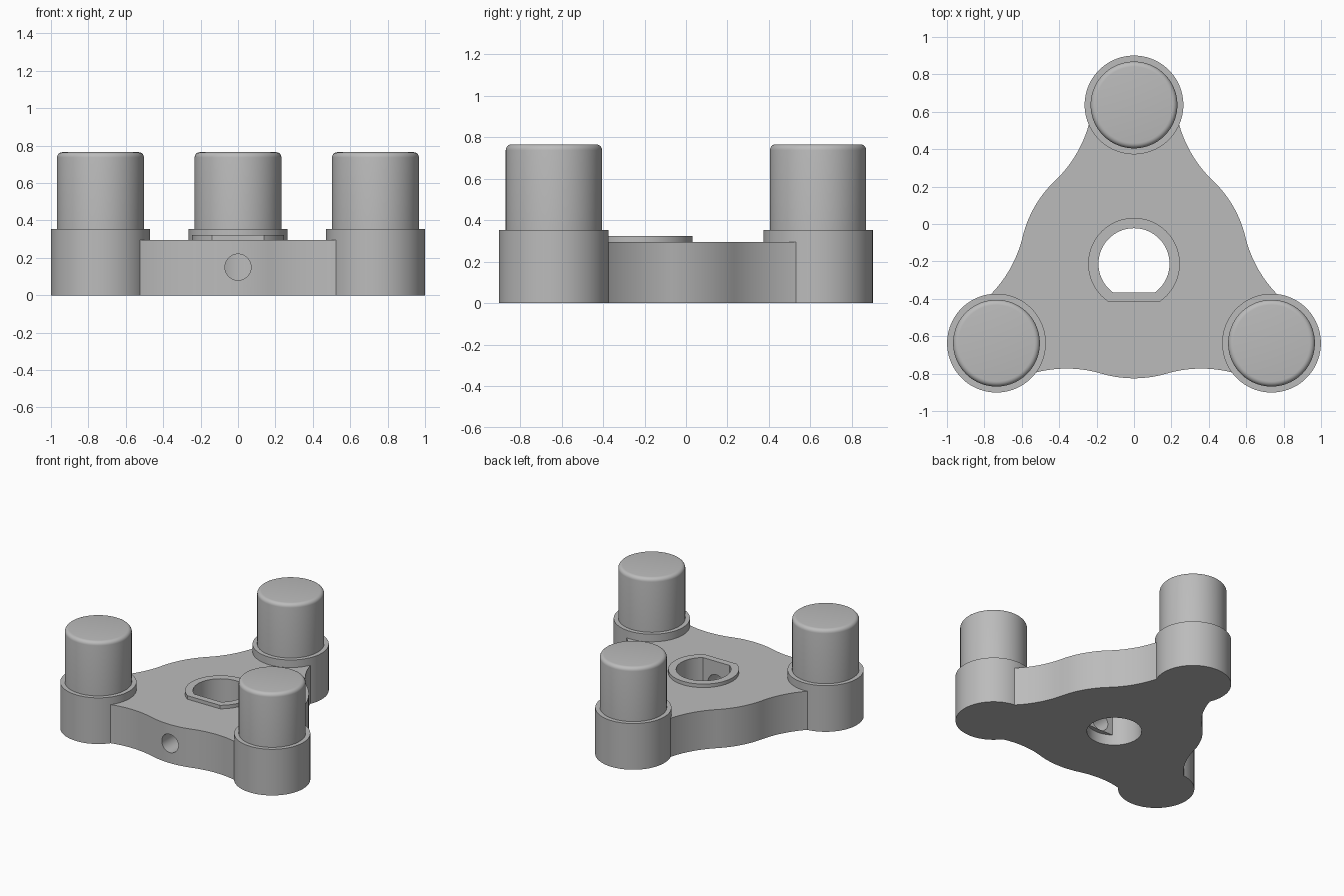
import bpy, bmesh
from math import sin, cos, pi, radians, asin, acos, sqrt, atan2
from mathutils import Vector

if "Cube" in bpy.data.objects:
    bpy.data.objects.remove(bpy.data.objects["Cube"])

HUB = Vector((0, -0.2125))
ARM, PAD_R, PEG_R = 0.849, 0.264, 0.232
HUB_R, FILLET_R = 0.6125, 0.66

grey = bpy.data.materials.new("plain grey")
grey.use_nodes = True
colour = (0.5, 0.5, 0.5, 1)
grey.diffuse_color = colour
grey.node_tree.nodes["Principled BSDF"].inputs["Base Color"].default_value = colour


def prism(name, outline, z0, z1):
    """Extrude a counter-clockwise outline from z0 to z1."""
    bm = bmesh.new()
    base = bm.faces.new([bm.verts.new((x, y, z0)) for x, y in outline])
    top = bmesh.ops.extrude_face_region(bm, geom=[base])["geom"]
    bmesh.ops.translate(bm, vec=(0, 0, z1 - z0),
                        verts=[g for g in top if isinstance(g, bmesh.types.BMVert)])
    bmesh.ops.recalc_face_normals(bm, faces=bm.faces)
    mesh = bpy.data.meshes.new(name)
    bm.to_mesh(mesh)
    bm.free()
    mesh.materials.append(grey)
    obj = bpy.data.objects.new(name, mesh)
    bpy.context.collection.objects.link(obj)
    return obj


def arc(centre, r, a0, a1, n):
    return [(centre[0] + r * cos(a0 + (a1 - a0) * i / n),
             centre[1] + r * sin(a0 + (a1 - a0) * i / n)) for i in range(n + 1)]


def circle(centre, r, n=96):
    return arc(centre, r, 0, 2 * pi, n)[:-1]


def d_shape(r, flat):
    """Circle around the hub with its front cut straight at a distance."""
    half = acos(flat / r)
    return arc(HUB, r, -pi / 2 + half, 1.5 * pi - half, 72)


def activate(obj):
    bpy.ops.object.select_all(action="DESELECT")
    bpy.context.view_layer.objects.active = obj
    obj.select_set(True)


def combine(target, tool, operation):
    mod = target.modifiers.new(operation.lower(), "BOOLEAN")
    mod.operation, mod.solver, mod.object = operation, "EXACT", tool
    activate(target)
    bpy.ops.object.modifier_apply(modifier=mod.name)
    bpy.data.objects.remove(tool)


def smooth(obj):
    activate(obj)
    bpy.ops.object.shade_smooth_by_angle(angle=radians(25))


# Wavy plate: a convex hub arc and two hollow arcs on each of three sides
swing = asin(0.36 / (HUB_R + FILLET_R))
reach = radians(32)
outline = []
for k in range(3):
    mid = -pi / 2 + k * 2 * pi / 3

    def hollow(side):
        a = mid + side * swing
        c = HUB + Vector((cos(a), sin(a))) * (HUB_R + FILLET_R)
        return arc(c, FILLET_R, a + pi, a + pi - side * reach, 20)

    outline += hollow(-1)[::-1]
    outline += arc(HUB, HUB_R, mid - swing, mid + swing, 20)[1:-1]
    outline += hollow(1)
body = prism("body_plate", outline, 0, 0.295)

# Raised rim around the central hole
combine(body, prism("hub_rim", d_shape(0.245, 0.2025), 0.1, 0.322), "UNION")

# Round pads at the three corners
corners = [HUB + Vector((cos(a), sin(a))) * ARM
           for a in (pi / 2 + k * 2 * pi / 3 for k in range(3))]
for c in corners:
    combine(body, prism("corner_pad", circle(c, PAD_R), 0, 0.353), "UNION")

# Central hole: round at the bottom, flat-sided above
combine(body, prism("round_cutter", circle(HUB, 0.19, 80), -0.1, 0.08), "DIFFERENCE")
combine(body, prism("flat_cutter", d_shape(0.19, 0.153), 0.05, 0.5), "DIFFERENCE")

# Pin hole from the front edge into the central hole
pin = prism("pin_cutter", circle((0, 0), 0.07, 48), 0, 0.65)
pin.rotation_euler.x = radians(90)
pin.location = (0, HUB.y - 0.05, 0.15)
bpy.context.view_layer.update()
combine(body, pin, "DIFFERENCE")
smooth(body)

# Pegs with rounded top edges
for name, c in zip(("back_peg", "right_peg", "left_peg"), corners):
    peg = prism(name, circle((0, 0), PEG_R), 0.34, 0.765)
    peg.location = (c.x, c.y, 0)
    bm = bmesh.new()
    bm.from_mesh(peg.data)
    rim = [e for e in bm.edges if all(v.co.z > 0.7 for v in e.verts)]
    bmesh.ops.bevel(bm, geom=rim, offset=0.028, segments=5, profile=0.5, affect="EDGES")
    bm.to_mesh(peg.data)
    bm.free()
    smooth(peg)
